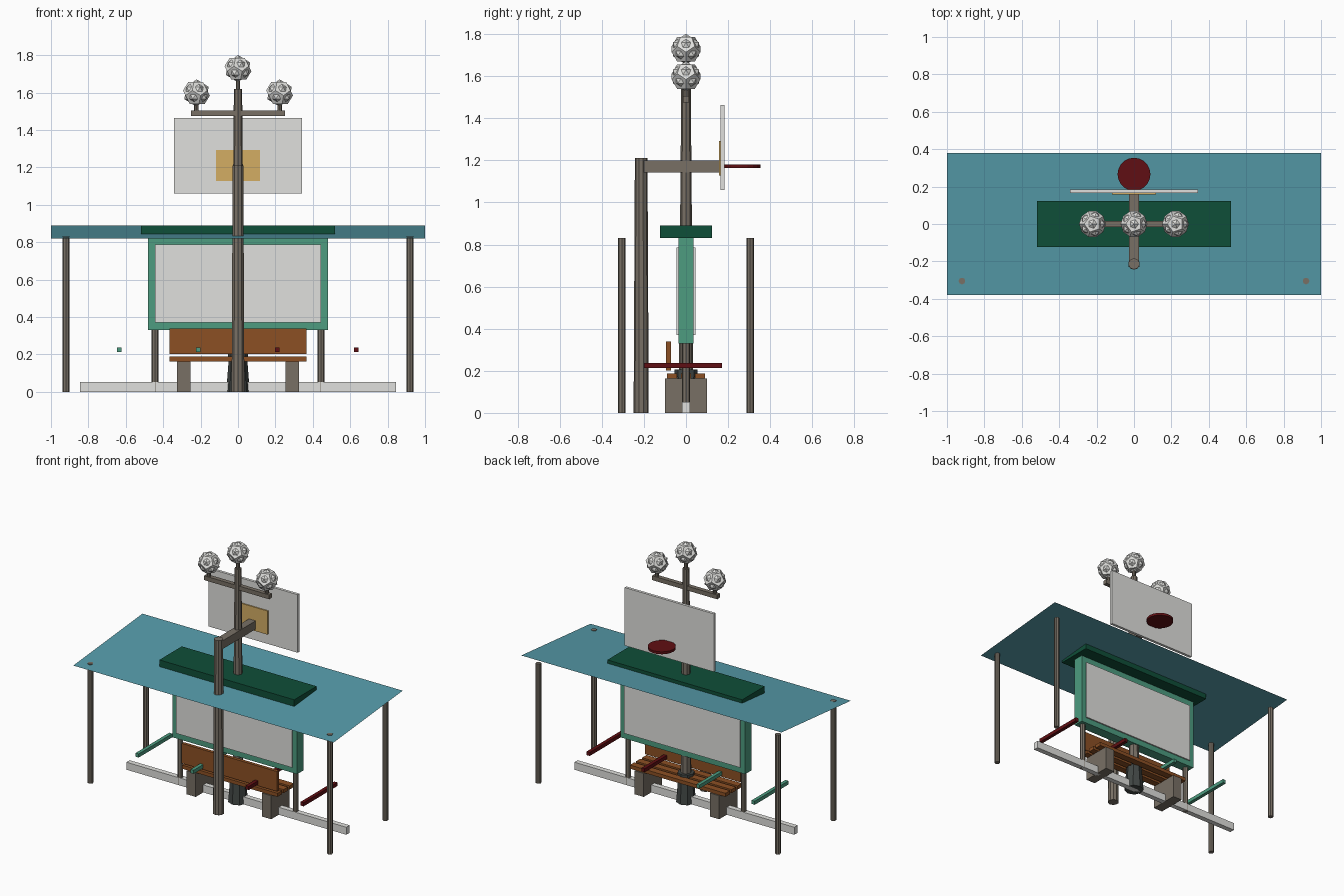
import bpy, bmesh
from mathutils import Vector

cube = bpy.data.objects.get("Cube")
if cube:
    bpy.data.objects.remove(cube, do_unlink=True)


def material(name, *rgb):
    """Flat material from 0-255 display values, stored as linear."""
    lin = [((c / 255 + 0.055) / 1.055) ** 2.4 if c > 10 else c / 3300 for c in rgb]
    mat = bpy.data.materials.new(name)
    mat.use_nodes = True
    mat.diffuse_color = (*lin, 1)
    bsdf = next(n for n in mat.node_tree.nodes if n.type == 'BSDF_PRINCIPLED')
    bsdf.inputs["Base Color"].default_value = (*lin, 1)
    return mat


STEEL = material("warm grey steel", 120, 112, 101)
IRON = material("dark iron", 66, 71, 69)
WHITE = material("off white", 224, 224, 221)
TEAL = material("teal canopy", 86, 156, 170)
DARK_GREEN = material("dark green", 15, 78, 56)
GREEN = material("sea green", 77, 156, 128)
WOOD = material("brown wood", 140, 80, 36)
RED = material("dark red", 96, 15, 19)
OCHRE = material("ochre", 212, 174, 100)


def finish(name, bm, mat):
    mesh = bpy.data.meshes.new(name)
    bm.to_mesh(mesh)
    bm.free()
    mesh.materials.append(mat)
    obj = bpy.data.objects.new(name, mesh)
    bpy.context.collection.objects.link(obj)
    return obj


def box(name, mat, x, y, z):
    """Box from (min, max) ranges on each axis."""
    bm = bmesh.new()
    bmesh.ops.create_cube(bm, size=1)
    for v in bm.verts:
        v.co = [(r[0] + r[1]) / 2 + c * (r[1] - r[0]) for c, r in zip(v.co, (x, y, z))]
    return finish(name, bm, mat)


def post(name, mat, x, y, z0, z1, r0, r1=None, sides=8):
    """Upright faceted cylinder or taper."""
    bm = bmesh.new()
    bmesh.ops.create_cone(bm, cap_ends=True, segments=sides, radius1=r0,
                          radius2=r1 or r0, depth=z1 - z0)
    bmesh.ops.translate(bm, verts=bm.verts, vec=(x, y, (z0 + z1) / 2))
    return finish(name, bm, mat)


def globe(name, x, z, r):
    """Faceted lamp: an icosahedron crossed with its dual dodecahedron."""
    bm = bmesh.new()
    bmesh.ops.create_icosphere(bm, subdivisions=1, radius=r)
    centres = [f.calc_center_median().normalized() * r for f in bm.faces]
    points = [bm.verts.new(c) for c in centres]
    bmesh.ops.convex_hull(bm, input=points)
    bmesh.ops.dissolve_limit(bm, angle_limit=0.02, verts=bm.verts, edges=bm.edges)
    bmesh.ops.translate(bm, verts=bm.verts, vec=Vector((x, 0, z)))
    return finish(name, bm, WHITE)


# Sloping canopy sheet on four poles
bm = bmesh.new()
bm.faces.new([bm.verts.new(p) for p in
              ((-1, -.38, .82), (1, -.38, .82), (1, .38, .89), (-1, .38, .89))])
finish("canopy", bm, TEAL)
for sx, side in ((-1, "right"), (1, "left")):
    for sy, end in ((-1, "front"), (1, "back")):
        post(f"canopy_pole_{end}_{side}", STEEL, sx * .92, sy * .305, 0, .83, .018)

# Notice board with cap, frame and legs
box("board_cap", DARK_GREEN, (-.518, .518), (-.123, .123), (.83, .89))
box("board_frame", GREEN, (-.48, .48), (-.036, .036), (.33, .83))
box("board_panel", WHITE, (-.445, .445), (-.045, .045), (.37, .787))
box("ground_rail", WHITE, (-.845, .845), (-.018, .018), (0, .052))
for s, side in ((-1, "right"), (1, "left")):
    post(f"board_leg_{side}", STEEL, s * .443, 0, 0, .34, .0185)

# Bench
for s, side in ((-1, "right"), (1, "left")):
    box(f"bench_foot_{side}", STEEL, (s * .29 - .035, s * .29 + .035), (-.1, .1), (0, .163))
for i in (-1, 0, 1):
    box(f"bench_slat_{i + 2}", WOOD, (-.367, .367),
        (i * .067 - .024, i * .067 + .024), (.163, .188))
box("bench_backrest", WOOD, (-.367, .367), (-.095, -.072), (.202, .34))

# Coloured cross bars
for i, mat in enumerate((GREEN, GREEN, RED, RED)):
    x = -.635 + i * .4225
    box(f"cross_bar_{i + 1}", mat, (x - .012, x + .012), (-.2, .17), (.213, .238))

# Lamp post with three globes
post("lamp_base", IRON, 0, 0, 0, .17, .063, .05)
post("lamp_collar", IRON, 0, 0, .17, .205, .054)
post("lamp_post", STEEL, 0, 0, .2, 1.62, .034, .022)
box("lamp_bar", STEEL, (-.25, .25), (-.015, .015), (1.475, 1.505))
for x, z, name in ((-.222, 1.598, "right"), (0, 1.728, "middle"), (.222, 1.598, "left")):
    post(f"lamp_stem_{name}", STEEL, x, 0, z - .115, z - .05, .012)
    globe(f"lamp_globe_{name}", x, z, .073)

# Basketball stand
post("hoop_post", STEEL, 0, -.213, 0, 1.21, .036, .03, 10)
box("hoop_arm", STEEL, (-.026, .026), (-.213, .165), (1.142, 1.2))
box("backboard", WHITE, (-.343, .343), (.165, .184), (1.06, 1.463))
box("target_square", OCHRE, (-.117, .117), (.157, .166), (1.128, 1.292))
post("hoop", RED, 0, .266, 1.163, 1.18, .088, sides=20)
